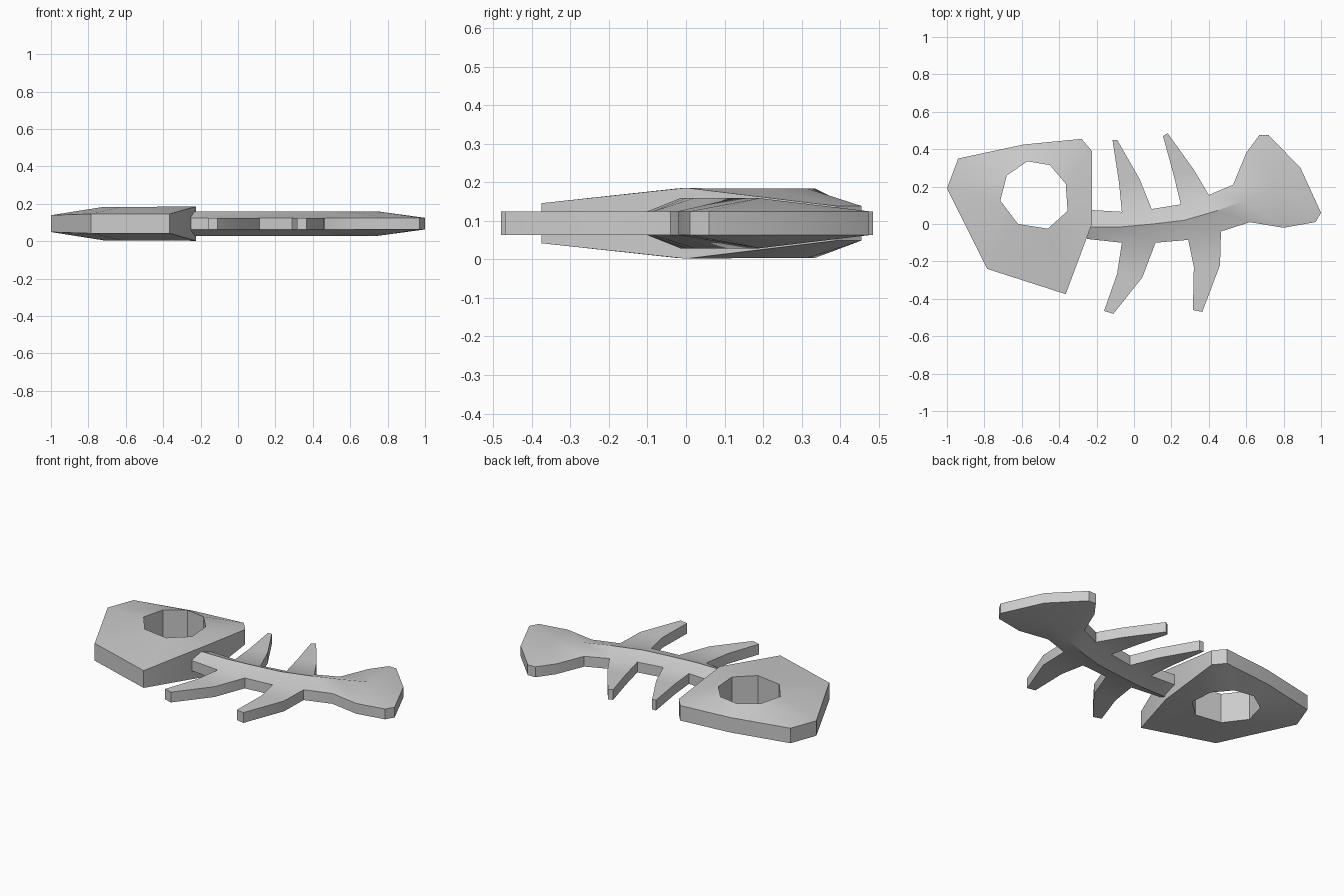
import bpy, bmesh, math

if "Cube" in bpy.data.objects:
    bpy.data.objects.remove(bpy.data.objects["Cube"])

MID = 0.094  # height of the mirror plane


def plate(name, pts, faces):
    """Plate mirrored in z: pts are (x, y, half thickness), walls close every open edge."""
    bm = bmesh.new()
    up = [bm.verts.new((x, y, MID + h)) for x, y, h in pts]
    low = [bm.verts.new((x, y, MID - h)) for x, y, h in pts]
    count = {}
    for f in faces:
        bm.faces.new([up[i] for i in f])
        bm.faces.new([low[i] for i in reversed(f)])
        for a, b in zip(f, f[1:] + f[:1]):
            count.setdefault(frozenset((a, b)), []).append((a, b))
    for uses in count.values():
        if len(uses) == 1:
            a, b = uses[0]
            bm.faces.new((up[b], up[a], low[a], low[b]))
    bmesh.ops.recalc_face_normals(bm, faces=bm.faces)
    me = bpy.data.meshes.new(name)
    bm.to_mesh(me)
    bm.free()
    ob = bpy.data.objects.new(name, me)
    bpy.context.collection.objects.link(ob)
    bpy.ops.object.select_all(action='DESELECT')
    ob.select_set(True)
    bpy.context.view_layer.objects.active = ob
    bpy.ops.object.shade_smooth_by_angle(angle=math.radians(30))
    return ob


# head: thin outer rim bridged to a thick eye hole
rim = [(-1, .19, .045), (-.94, .35, .045), (-.59, .425, .045), (-.28, .455, .045),
       (-.225, .39, .045), (-.225, 0, .092), (-.365, -.375, .052), (-.785, -.24, .052)]
eye = [(-.715, .125), (-.68, .26), (-.57, .335), (-.45, .315),
       (-.365, .215), (-.355, .07), (-.46, -.025), (-.62, 0)]
n = len(rim)
plate("fish_head", rim + [(x, y, .09) for x, y in eye],
      [[i, (i + 1) % n, n + (i + 1) % n, n + i] for i in range(n)])

# backbone: columns of upper edge, raised ridge, lower edge
EDGE, RIDGE = .031, .065
columns = [((-.235, .075), (-.25, -.015), (-.25, -.08)),
           ((-.065, .065), (-.065, -.015), (-.065, -.10)),
           ((.095, .08), (.1, 0), (.115, -.10)),
           ((.25, .105), (.27, .02), (.29, -.085)),
           ((.40, .155), (.44, .07), (.465, -.04)),
           ((.53, .21), (.59, .125), (.62, .01)),
           ((.60, .38), (.75, .19), (.80, -.02))]
pts, faces = [], []
for col in columns:
    pts += [(*p, h) for p, h in zip(col, (EDGE, RIDGE, EDGE))]
for c in range(len(columns) - 1):
    i = 3 * c
    faces += [[i, i + 1, i + 4, i + 3], [i + 1, i + 2, i + 5, i + 4]]

# tail fin: fan around the end of the ridge
fan = [(.67, .475), (.72, .475), (.89, .30), (1, .06), (.97, .01)]
end = 3 * (len(columns) - 1)
ring = [end] + [len(pts) + k for k in range(len(fan))] + [end + 2]
pts += [(*p, EDGE) for p in fan]
faces += [[end + 1, b, a] for a, b in zip(ring, ring[1:])]

# ribs: flat two-segment spikes growing from the backbone edges
ribs = [(3, 6, (-.08, .22), (.03, .24), (-.115, .45), (-.09, .45)),
        (9, 12, (.21, .27), (.32, .29), (.155, .47), (.18, .485)),
        (5, 8, (-.09, -.265), (.045, -.285), (-.16, -.465), (-.11, -.48)),
        (11, 14, (.32, -.23), (.46, -.22), (.315, -.46), (.365, -.47))]
for a, b, *spike in ribs:
    k = len(pts)
    pts += [(*p, EDGE) for p in spike]
    quads = [[a, b, k + 1, k], [k, k + 1, k + 3, k + 2]]
    faces += quads if a % 3 == 0 else [q[::-1] for q in quads]
plate("fish_skeleton", pts, faces)
